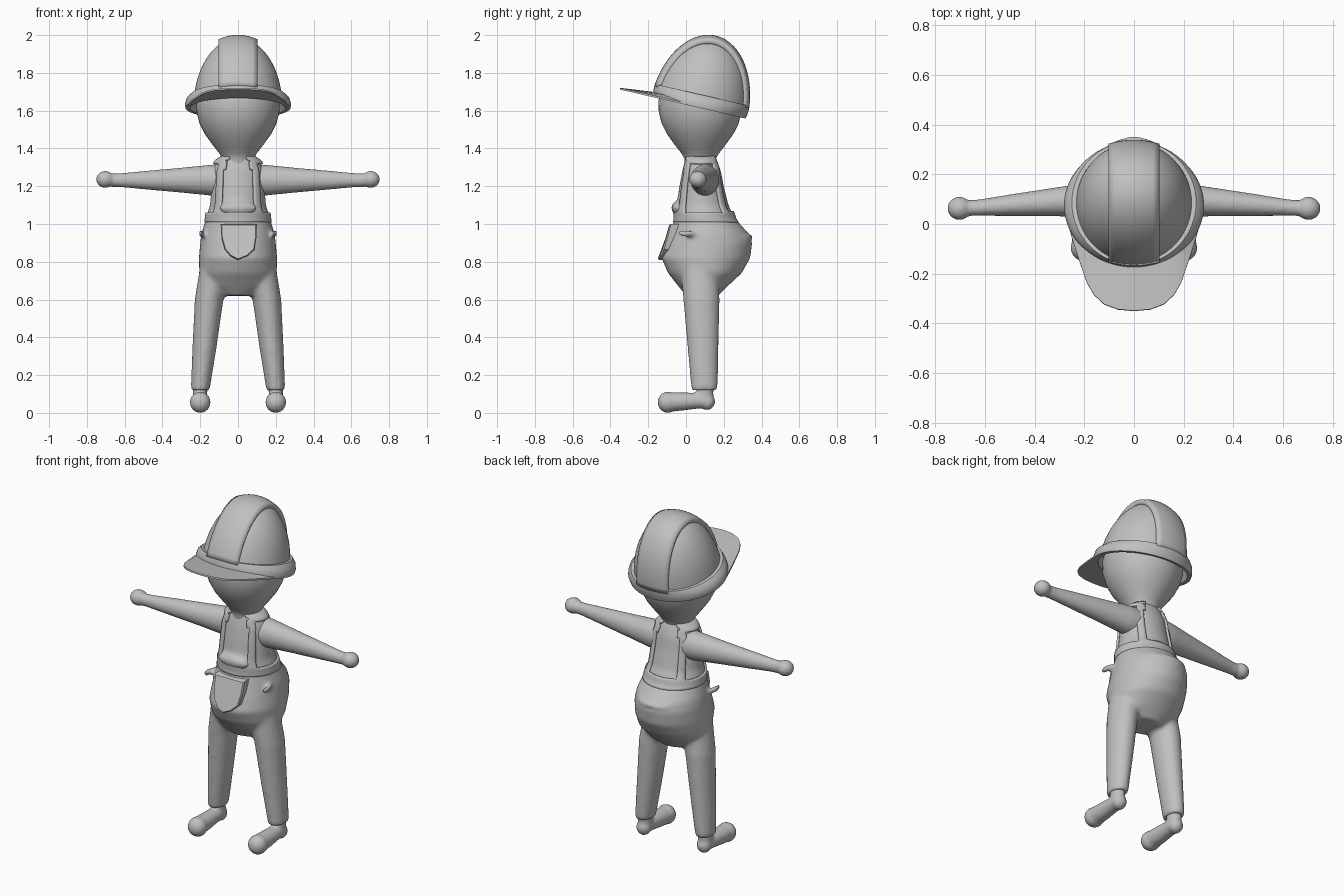
import bpy, bmesh
from math import sin, cos, pi, radians, sqrt
from mathutils import Matrix, Vector

if "Cube" in bpy.data.objects:
    bpy.data.objects.remove(bpy.data.objects["Cube"])

grey = bpy.data.materials.new("plain grey")
grey.use_nodes = True
grey.diffuse_color = (0.53, 0.53, 0.53, 1)
grey.node_tree.nodes["Principled BSDF"].inputs["Base Color"].default_value = grey.diffuse_color


def finish(name, bm, angle=40):
    """Turn a bmesh into a smooth shaded object."""
    bmesh.ops.recalc_face_normals(bm, faces=bm.faces)
    mesh = bpy.data.meshes.new(name)
    bm.to_mesh(mesh)
    bm.free()
    mesh.materials.append(grey)
    obj = bpy.data.objects.new(name, mesh)
    bpy.context.collection.objects.link(obj)
    bpy.ops.object.select_all(action='DESELECT')
    obj.select_set(True)
    bpy.context.view_layer.objects.active = obj
    bpy.ops.object.shade_smooth_by_angle(angle=radians(angle))
    return obj


def loft(bm, rings, cap=True):
    """Skin a list of equally long point rings."""
    loops = [[bm.verts.new(p) for p in ring] for ring in rings]
    n = len(loops[0])
    for a, b in zip(loops, loops[1:]):
        for i in range(n):
            j = (i + 1) % n
            bm.faces.new((a[i], a[j], b[j], b[i]))
    if cap:
        bm.faces.new(loops[0][::-1])
        bm.faces.new(loops[-1])


def ellipse(center, u, v, n=32):
    c, u, v = Vector(center), Vector(u), Vector(v)
    return [c + u * cos(2 * pi * i / n) + v * sin(2 * pi * i / n) for i in range(n)]


def ball(bm, center, size):
    m = Matrix.Translation(center) @ Matrix.Diagonal((*size, 1))
    bmesh.ops.create_uvsphere(bm, u_segments=32, v_segments=20, radius=1, matrix=m)


def remesh(obj, voxel, passes):
    """Fuse overlapping volumes into one soft skin."""
    mod = obj.modifiers.new("fuse", 'REMESH')
    mod.mode = 'VOXEL'
    mod.voxel_size = voxel
    mod.use_smooth_shade = True
    mod = obj.modifiers.new("soften", 'SMOOTH')
    mod.factor = 0.5
    mod.iterations = passes


# Torso sections: height, half width, front y, back y
SECTIONS = [(1.365, .07, .0, .15), (1.335, .115, -.005, .165), (1.28, .135, -.02, .185),
            (1.2, .14, -.035, .2), (1.1, .148, -.05, .225), (1.03, .17, -.06, .26),
            (.95, .193, -.085, .33), (.9, .2, -.105, .35), (.82, .207, -.13, .34),
            (.74, .205, -.095, .295), (.67, .18, -.04, .22), (.62, .1, .0, .17)]


def section(z):
    for a, b in zip(SECTIONS, SECTIONS[1:]):
        if z >= b[0]:
            t = (z - b[0]) / (a[0] - b[0])
            return [q + (p - q) * t for p, q in zip(a[1:], b[1:])]


def torso_ring(z, grow=0.0, n=64):
    hx, front, back = section(z)
    return ellipse((0, (front + back) / 2, z), (hx + grow, 0, 0),
                   (0, (back - front) / 2 + grow, 0), n)


# Body: torso, trouser legs and chest fold fused together
bm = bmesh.new()
loft(bm, [torso_ring(s[0]) for s in SECTIONS])
ball(bm, (0, -.045, 1.085), (.1, .033, .035))
ball(bm, (0, .21, .93), (.15, .145, .03))
for side in (-1, 1):
    legs = [(.78, .115, .085, .07, .1), (.6, .153, .076, .082, .096),
            (.35, .177, .064, .09, .082), (.12, .2, .05, .098, .069)]
    loft(bm, [ellipse((side * x, y, z), (rx, 0, 0), (0, ry, 0)) for z, x, rx, y, ry in legs])
    ball(bm, (side * .195, .0, .95), (.012, .05, .02))
remesh(finish("overalls_body", bm), .012, 5)

# Shoulder straps: raised strips of the torso skin
bm = bmesh.new()
levels = [1.36 - .01 * i for i in range(36)]
loft(bm, [torso_ring(z, .012 * min(1, (z - 1.0) / .06)) for z in levels], cap=False)
drop = []
for f in bm.faces:
    c = f.calc_center_median()
    ratio = abs(c.x) / section(c.z)[0]
    bottom = 1.1 if c.y < .08 else 1.07
    if ratio < .56 and c.z > bottom:
        drop.append(f)
    elif ratio > .86 and 1.065 < c.z < 1.325:
        drop.append(f)
bmesh.ops.delete(bm, geom=drop, context='FACES')
straps = finish("overalls_straps", bm)
mod = straps.modifiers.new("thickness", 'SOLIDIFY')
mod.thickness = .014
mod.offset = -1

# Front pouch
bm = bmesh.new()
outline = [(-.092, 1.0), (.1, 1.0), (.098, .93), (.088, .865), (.05, .83),
           (.0, .81), (-.04, .83), (-.07, .865), (-.088, .93)]


def pouch_ring(depth, k):
    return [(x * k, -.1 - (1.0 - z) * .25 + depth + x * x * 1.5, .91 + (z - .91) * k)
            for x, z in outline]


loft(bm, [pouch_ring(.05, 1), pouch_ring(.006, 1), pouch_ring(-.002, .94)])
finish("front_pouch", bm, 35)

# Arms with rounded hands
for side, label in ((1, "left"), (-1, "right")):
    bm = bmesh.new()
    path = [(.08, .1, .086), (.15, .1, .081), (.3, .09, .066), (.48, .077, .05),
            (.62, .066, .037), (.7, .063, .034)]
    loft(bm, [ellipse((side * x, y, 1.232), (0, r * .9, 0), (0, 0, r)) for x, y, r in path])
    ball(bm, (side * .703, .063, 1.236), (.048, .047, .045))
    remesh(finish(label + "_arm", bm), .009, 4)

    # Shoes with ankle
    bm = bmesh.new()
    x = side * .2
    path = [(-.1, .057, .052), (-.02, .06, .048), (.05, .064, .043), (.12, .066, .04)]
    loft(bm, [ellipse((x, y, z), (r, 0, 0), (0, 0, r)) for y, z, r in path])
    ball(bm, (x, -.097, .056), (.055, .053, .056))
    ball(bm, (x, .112, .06), (.042, .042, .045))
    loft(bm, [ellipse((x, .1, z), (.038, 0, 0), (0, .045, 0)) for z in (.05, .16)])
    remesh(finish(label + "_shoe", bm), .009, 4)

# Egg shaped head and neck
bm = bmesh.new()
profile = [(1.3, .085), (1.345, .082), (1.375, .1), (1.42, .135), (1.475, .175),
           (1.53, .203), (1.59, .219), (1.65, .221), (1.71, .208), (1.77, .175), (1.82, .1)]
loft(bm, [ellipse((0, .075, z), (r, 0, 0), (0, r, 0), 48) for z, r in profile])
finish("head", bm, 60)

# Helmet pieces share one tilted frame on the rim plane
TILT = Matrix.Translation((0, .07, 1.615)) @ Matrix.Rotation(radians(-13), 4, 'X')
RX, RY, RZ = .236, .25, .375


def helmet_part(name, bm, angle=35):
    bmesh.ops.transform(bm, matrix=TILT, verts=bm.verts)
    return finish(name, bm, angle)


# Dome with inner lip and flared rim
bm = bmesh.new()
lip = [(.22, .235, .06), (.255, .236, .0), (.278, .252, .0), (.282, .256, .02),
       (.272, .258, .05), (.25, .256, .07)]
rings = [ellipse((0, 0, z), (rx, 0, 0), (0, ry, 0), 64) for rx, ry, z in lip]
for i in range(3, 25):
    a = i / 25 * pi / 2
    rings.append(ellipse((0, 0, RZ * sin(a)), (RX * cos(a), 0, 0), (0, RY * cos(a), 0), 64))
loft(bm, rings, cap=False)
bm.verts.ensure_lookup_table()
bm.faces.new(bm.verts[-64:])
helmet_part("helmet_dome", bm)

# Raised centre ridge running front to back
bm = bmesh.new()
rows = []
for i in range(41):
    t = radians(9) + i / 40 * radians(162)
    row = []
    for j in range(9):
        x = -.103 + .206 * j / 8
        k = 1.045 * sqrt(1 - (x / .3) ** 2)
        row.append(bm.verts.new((x, -RY * k * cos(t), RZ * k * sin(t))))
    rows.append(row)
for a, b in zip(rows, rows[1:]):
    for j in range(8):
        bm.faces.new((a[j], a[j + 1], b[j + 1], b[j]))
ridge = helmet_part("helmet_ridge", bm)
mod = ridge.modifiers.new("thickness", 'SOLIDIFY')
mod.thickness = .035
mod.offset = -1 if ridge.data.polygons[180].normal.z > 0 else 1

# Visor: a thin plate between the rim and a rounded tongue
bm = bmesh.new()
half = [(.272, -.05), (.25, -.13), (.222, -.22), (.19, -.315), (.162, -.365),
        (.12, -.405), (.065, -.426)]
outer = half + [(0, -.432)] + [(-x, y) for x, y in reversed(half)]
inner = []
for i in range(len(outer)):
    a = radians(12) + i / (len(outer) - 1) * radians(156)
    inner.append((.25 * cos(a), -.232 * sin(a)))
grid = [[bm.verts.new((x, y, z)) for x, y in line]
        for line, z in ((inner, .0), (outer, .0), (outer, .009), (inner, .03))]
for k in range(4):
    a, b = grid[k], grid[(k + 1) % 4]
    for i in range(len(outer) - 1):
        bm.faces.new((a[i], a[i + 1], b[i + 1], b[i]))
for end in (0, -1):
    bm.faces.new([line[end] for line in grid])
helmet_part("helmet_visor", bm)
